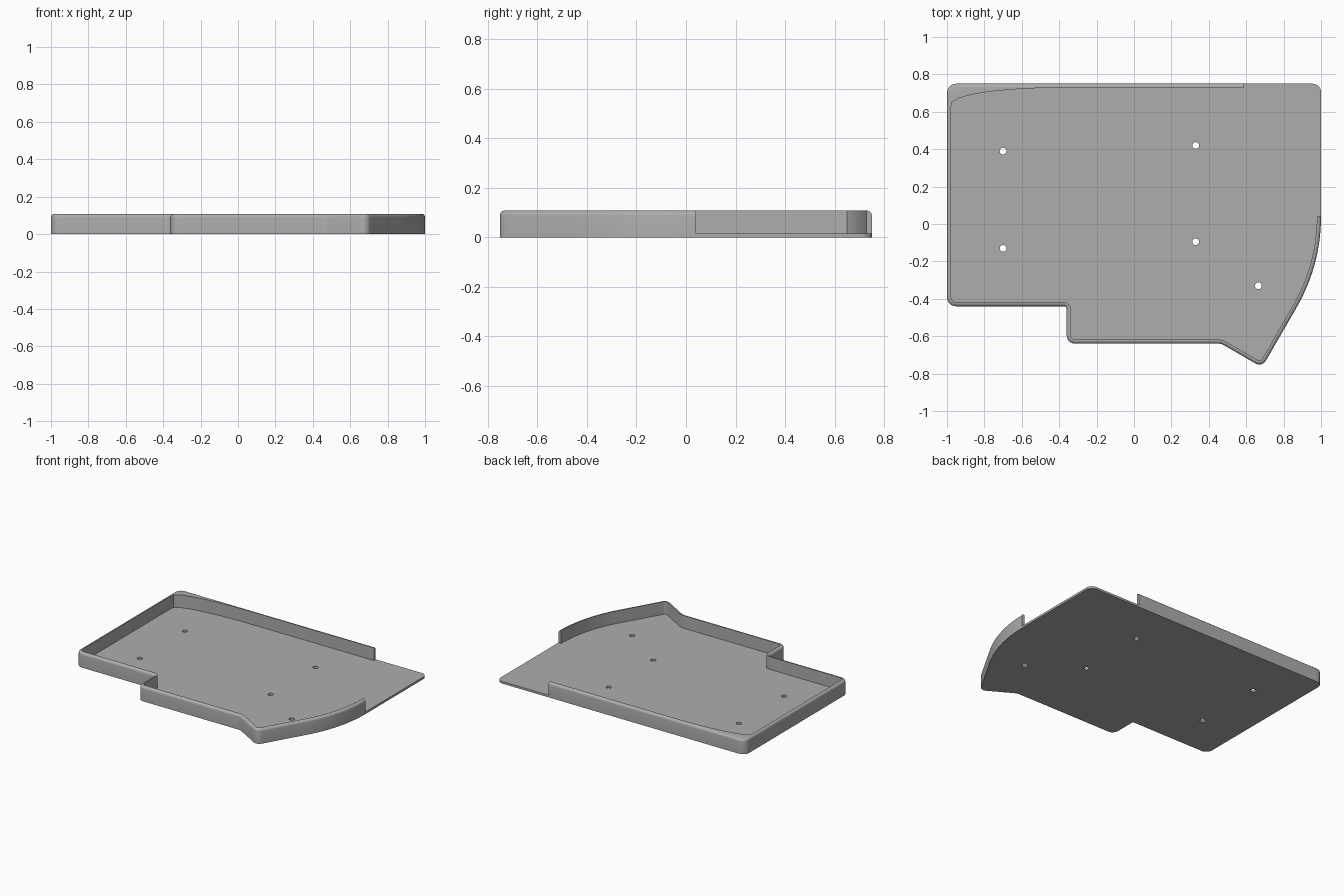
import bpy, bmesh, math
from mathutils import Vector

if "Cube" in bpy.data.objects:
    bpy.data.objects.remove(bpy.data.objects["Cube"])

PLATE, TOP, WALL, FILLET = 0.016, 0.108, 0.022, 0.018

mat = bpy.data.materials.new("plain_grey")
mat.diffuse_color = (0.42, 0.42, 0.42, 1)
mat.use_nodes = True
mat.node_tree.nodes["Principled BSDF"].inputs["Base Color"].default_value = mat.diffuse_color


def rounded(points, step=0.025, segs=8):
    """Fillet each (x, y, radius) corner of an open path, then subdivide long edges."""
    out = []
    for i, (x, y, r) in enumerate(points):
        p = Vector((x, y))
        if r == 0:
            out.append(p)
            continue
        a = (Vector(points[i - 1][:2]) - p).normalized()
        b = (Vector(points[i + 1][:2]) - p).normalized()
        half = a.angle(b) / 2
        centre = p + (a + b).normalized() * (r / math.sin(half))
        s = p + a * (r / math.tan(half)) - centre
        e = p + b * (r / math.tan(half)) - centre
        turn = s.angle(e)
        for k in range(segs + 1):
            t = k / segs
            out.append(centre + (s * math.sin((1 - t) * turn) + e * math.sin(t * turn)) / math.sin(turn))
    dense = [out[0]]
    for p, q in zip(out, out[1:]):
        n = max(1, math.ceil((q - p).length / step))
        dense += [p.lerp(q, k / n) for k in range(1, n + 1)]
    return dense


def finish(ob):
    ob.data.materials.clear()
    ob.data.materials.append(mat)
    bpy.ops.object.select_all(action='DESELECT')
    ob.select_set(True)
    bpy.context.view_layer.objects.active = ob
    bpy.ops.object.shade_smooth_by_angle(angle=math.radians(30))


# Outline: walled stretch, counter-clockwise from the back wall's open end
R = 0.97
sweep = [(1 - R + R * math.cos(math.radians(a)), 0.04 + R * math.sin(math.radians(a)), 0)
         for a in range(-30, 1, 2)]
walled = rounded([(0.585, 0.75, 0), (-1, 0.75, 0.05), (-1, -0.44, 0.05), (-0.36, -0.44, 0.015),
                  (-0.36, -0.64, 0.045), (0.467, -0.64, 0.06), (0.685, -0.766, 0.04)] + sweep)
open_side = rounded([(1, 0.04, 0), (1, 0.75, 0.045), (0.585, 0.75, 0)])

# Base plate with screw holes, as a filled 2D curve
curve = bpy.data.curves.new("base_plate", 'CURVE')
curve.dimensions, curve.fill_mode, curve.extrude = '2D', 'BOTH', PLATE / 2
loops = [walled + open_side[1:-1]]
for hx, hy in [(-0.70, 0.39), (-0.70, -0.13), (0.33, 0.42), (0.33, -0.095), (0.665, -0.33)]:
    loops.append([Vector((hx + 0.018 * math.cos(k * math.pi / 12),
                          hy + 0.018 * math.sin(k * math.pi / 12))) for k in range(24)])
for loop in loops:
    sp = curve.splines.new('POLY')
    sp.points.add(len(loop) - 1)
    for pt, p in zip(sp.points, loop):
        pt.co = (p.x, p.y, 0, 1)
    sp.use_cyclic_u = True
plate = bpy.data.objects.new("base_plate", curve)
plate.location.z = PLATE / 2
bpy.context.collection.objects.link(plate)
bpy.context.view_layer.objects.active = plate
plate.select_set(True)
bpy.ops.object.convert(target='MESH')
finish(bpy.context.object)

# Rim wall: cross-section with a rounded outer top edge, swept along the outline
bm = bmesh.new()
corner = Vector((-0.4, 0.64))
rings = []
for i, p in enumerate(walled):
    d0 = (p - walled[max(i - 1, 0)]).normalized()
    d1 = (walled[min(i + 1, len(walled) - 1)] - p).normalized()
    t = (d0 + d1).normalized()
    n = Vector((-t.y, t.x))
    inner = p + n * WALL
    # the back left corner is thickened by an elliptical inner face
    d = inner - corner
    if d.x < 0 and d.y > 0:
        inner = corner + d * min(1, 1 / math.hypot(d.x / 0.578, d.y / 0.088))
    section = [(p, PLATE)]
    for k in range(6):
        a = k / 5 * math.pi / 2
        section.append((p + n * FILLET * (1 - math.cos(a)), TOP - FILLET + FILLET * math.sin(a)))
    section += [(inner, TOP), (inner, PLATE)]
    rings.append([bm.verts.new((q.x, q.y, z)) for q, z in section])
for a, b in zip(rings, rings[1:]):
    for k in range(len(a) - 1):
        bm.faces.new((a[k], b[k], b[k + 1], a[k + 1]))
bm.faces.new(rings[0])
bm.faces.new(rings[-1][::-1])
bmesh.ops.recalc_face_normals(bm, faces=bm.faces)
me = bpy.data.meshes.new("rim_wall")
bm.to_mesh(me)
bm.free()
wall = bpy.data.objects.new("rim_wall", me)
bpy.context.collection.objects.link(wall)
finish(wall)
